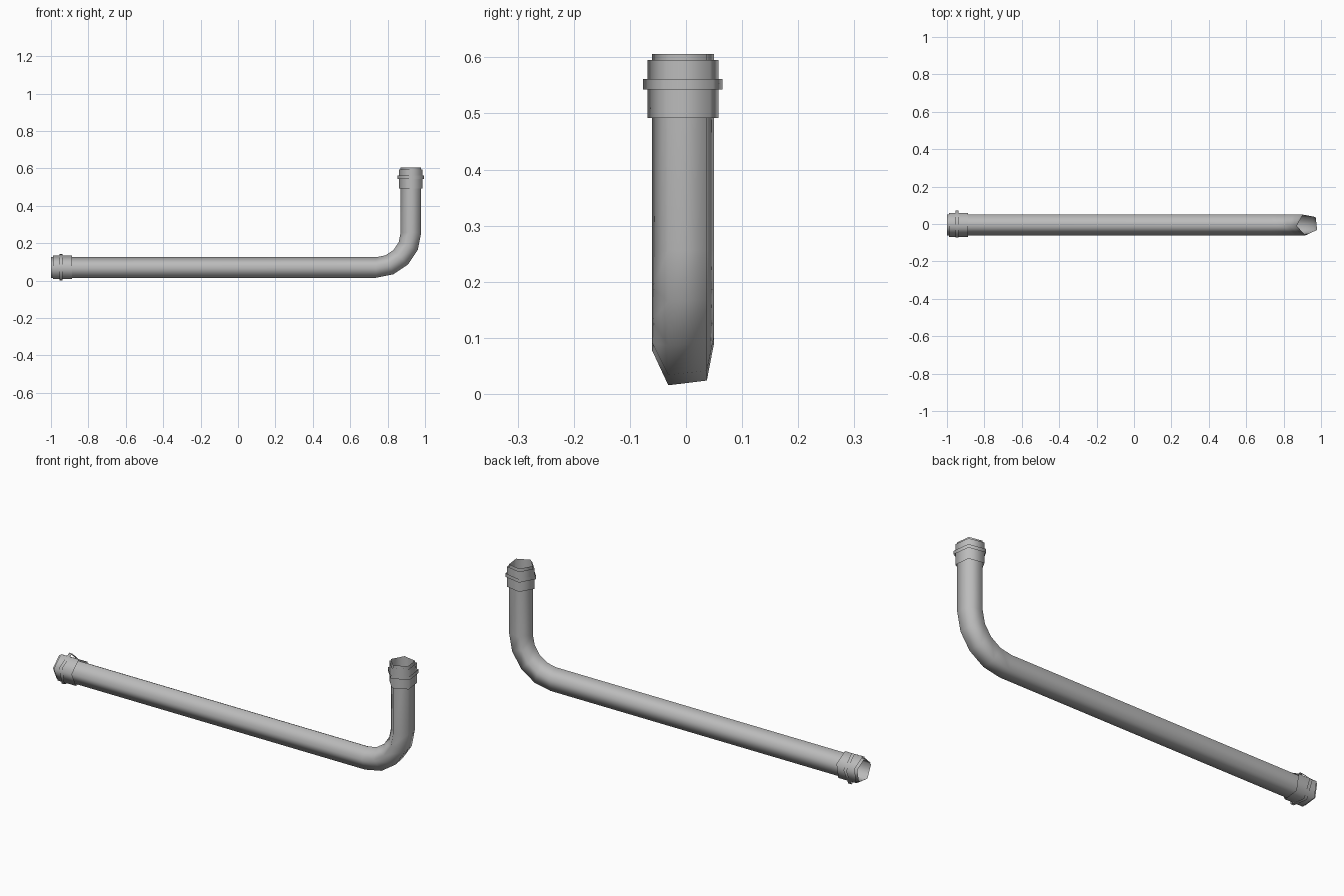
import bpy
import bmesh
from math import sin, cos, radians
from mathutils import Vector

cube = bpy.data.objects.get("Cube")
if cube:
    bpy.data.objects.remove(cube, do_unlink=True)

grey = bpy.data.materials.new("grey_plastic")
grey.use_nodes = True
grey.diffuse_color = (0.5, 0.5, 0.5, 1)
grey.node_tree.nodes["Principled BSDF"].inputs["Base Color"].default_value = (0.5, 0.5, 0.5, 1)

SIDES = 5
AXIS_Y, AXIS_Z, AXIS_X = -0.003, 0.067, 0.928
BEND = 0.19


def sweep(name, stations, radius, start=169, turn=1):
    """Open five-sided sleeve through (x, z, heading) stations."""
    bm = bmesh.new()
    rings = []
    for x, z, heading in stations:
        h = radians(heading)
        up = Vector((-sin(h), 0, cos(h)))
        centre = Vector((x, AXIS_Y, z))
        ring = []
        for i in range(SIDES):
            a = radians(start + turn * i * 360 / SIDES)
            ring.append(bm.verts.new(centre + radius * (cos(a) * Vector((0, 1, 0)) + sin(a) * up)))
        rings.append(ring)
    for a, b in zip(rings, rings[1:]):
        for i in range(SIDES):
            j = (i + 1) % SIDES
            bm.faces.new((a[i], a[j], b[j], b[i]))
    # outward normals
    for f in bm.faces:
        f.smooth = True
    bm.normal_update()
    first = bm.faces[:][0]
    x, z, _ = stations[0]
    if first.normal.dot(sum((v.co for v in rings[0][:2]), Vector()) / 2 - Vector((x, AXIS_Y, z))) < 0:
        bmesh.ops.reverse_faces(bm, faces=bm.faces[:])
    mesh = bpy.data.meshes.new(name)
    bm.to_mesh(mesh)
    bm.free()
    mesh.materials.append(grey)
    obj = bpy.data.objects.new(name, mesh)
    bpy.context.collection.objects.link(obj)
    return obj


def along_x(x0, x1):
    return [(x0, AXIS_Z, 0), (x1, AXIS_Z, 0)]


def along_z(z0, z1):
    return [(AXIS_X, z0, 90), (AXIS_X, z1, 90)]


# Bent pipe
path = [(-1.0, AXIS_Z, 0)]
for k in range(5):
    t = radians(k * 22.5)
    path.append((AXIS_X - BEND + BEND * sin(t), AXIS_Z + BEND - BEND * cos(t), k * 22.5))
path.append((AXIS_X, 0.606, 90))
sweep("bent_pipe", path, 0.0588)

# Collars and clamp bands at both ends
sweep("upper_collar", along_z(0.492, 0.595), 0.0672)
sweep("upper_clamp_band", along_z(0.543, 0.561), 0.0752)
sweep("lower_collar", along_x(-0.99, -0.888), 0.0672)
sweep("lower_clamp_band", along_x(-0.955, -0.938), 0.077, start=11, turn=-1)
